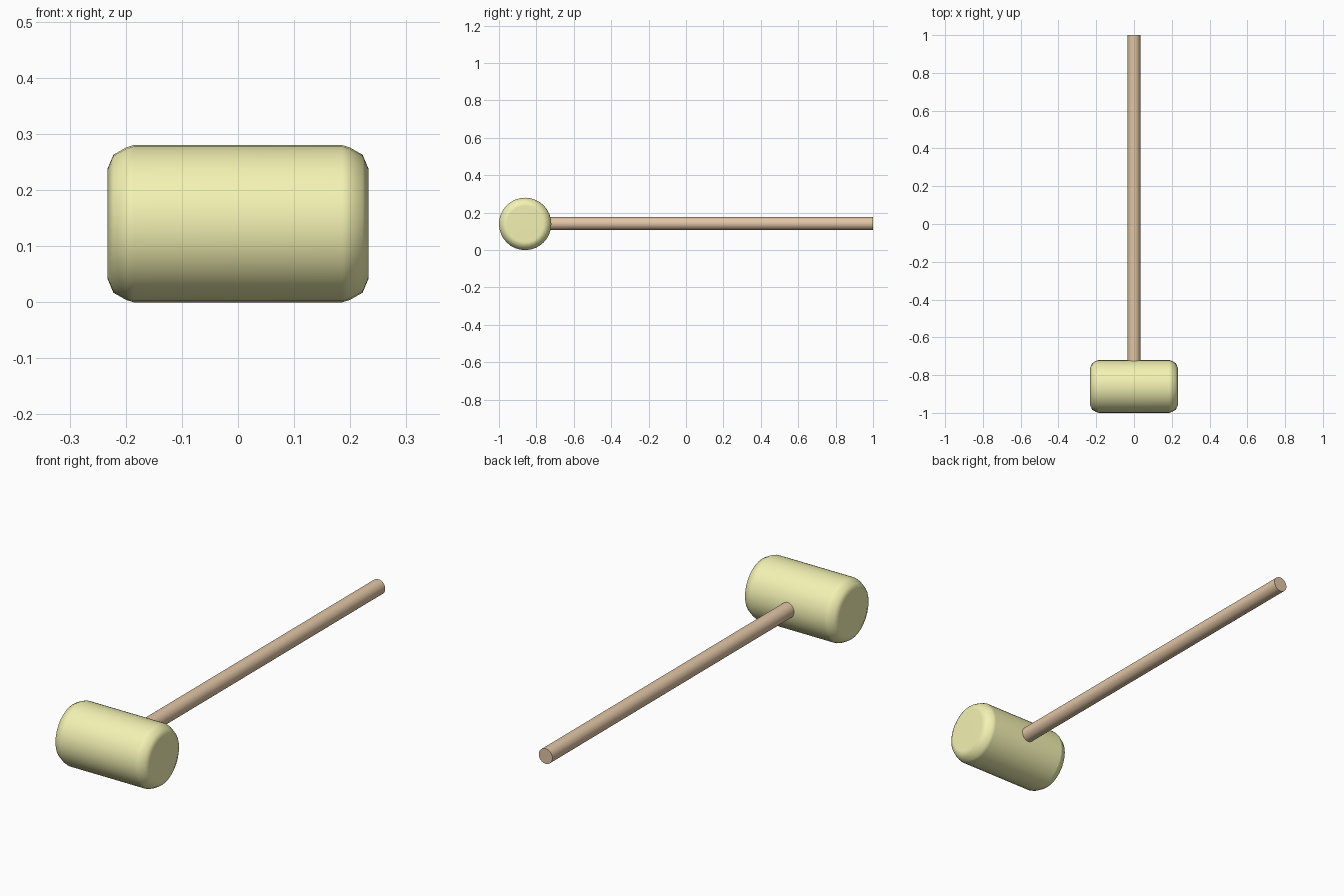
import bpy, math
from mathutils import Matrix

if "Cube" in bpy.data.objects:
    bpy.data.objects.remove(bpy.data.objects["Cube"])

SEGMENTS = 32


def lathe(name, profile, matrix, color):
    """Closed solid of revolution around local z from (radius, z) rings."""
    verts, faces = [], []
    for r, z in profile:
        for i in range(SEGMENTS):
            a = 2 * math.pi * i / SEGMENTS
            verts.append((r * math.cos(a), r * math.sin(a), z))
    for k in range(len(profile) - 1):
        for i in range(SEGMENTS):
            j = (i + 1) % SEGMENTS
            a, b = k * SEGMENTS, (k + 1) * SEGMENTS
            faces.append((a + i, a + j, b + j, b + i))
    top = (len(profile) - 1) * SEGMENTS
    faces.append(tuple(reversed(range(SEGMENTS))))
    faces.append(tuple(range(top, top + SEGMENTS)))
    mesh = bpy.data.meshes.new(name)
    mesh.from_pydata(verts, [], faces)
    mesh.transform(matrix)
    obj = bpy.data.objects.new(name, mesh)
    bpy.context.collection.objects.link(obj)
    mat = bpy.data.materials.new(name + "_material")
    mat.diffuse_color = color
    mat.use_nodes = True
    mat.node_tree.nodes["Principled BSDF"].inputs["Base Color"].default_value = mat.diffuse_color
    mesh.materials.append(mat)
    bpy.ops.object.select_all(action='DESELECT')
    obj.select_set(True)
    bpy.context.view_layer.objects.active = obj
    bpy.ops.object.shade_smooth_by_angle(angle=math.radians(50))
    return obj


# Mallet head: barrel along x with rounded rims, mirrored profile
rim = [(0.14, 0.186), (0.136, 0.199), (0.123, 0.222), (0.097, 0.233)]
head_profile = [(r, -x) for r, x in reversed(rim)] + rim
head = lathe("mallet_head", head_profile,
             Matrix.Translation((0, -0.86, 0.14)) @ Matrix.Rotation(math.pi / 2, 4, 'Y'),
             (0.90, 0.89, 0.45, 1))
# Keep the flat striking faces flat while the rims blend into them
weighted = head.modifiers.new("flat_caps", 'WEIGHTED_NORMAL')
weighted.keep_sharp = True

# Handle: plain round rod along y, seated inside the head
lathe("handle", [(0.034, -0.86), (0.034, 1.0)],
      Matrix.Translation((0, 0, 0.142)) @ Matrix.Rotation(-math.pi / 2, 4, 'X'),
      (0.76, 0.56, 0.38, 1))
